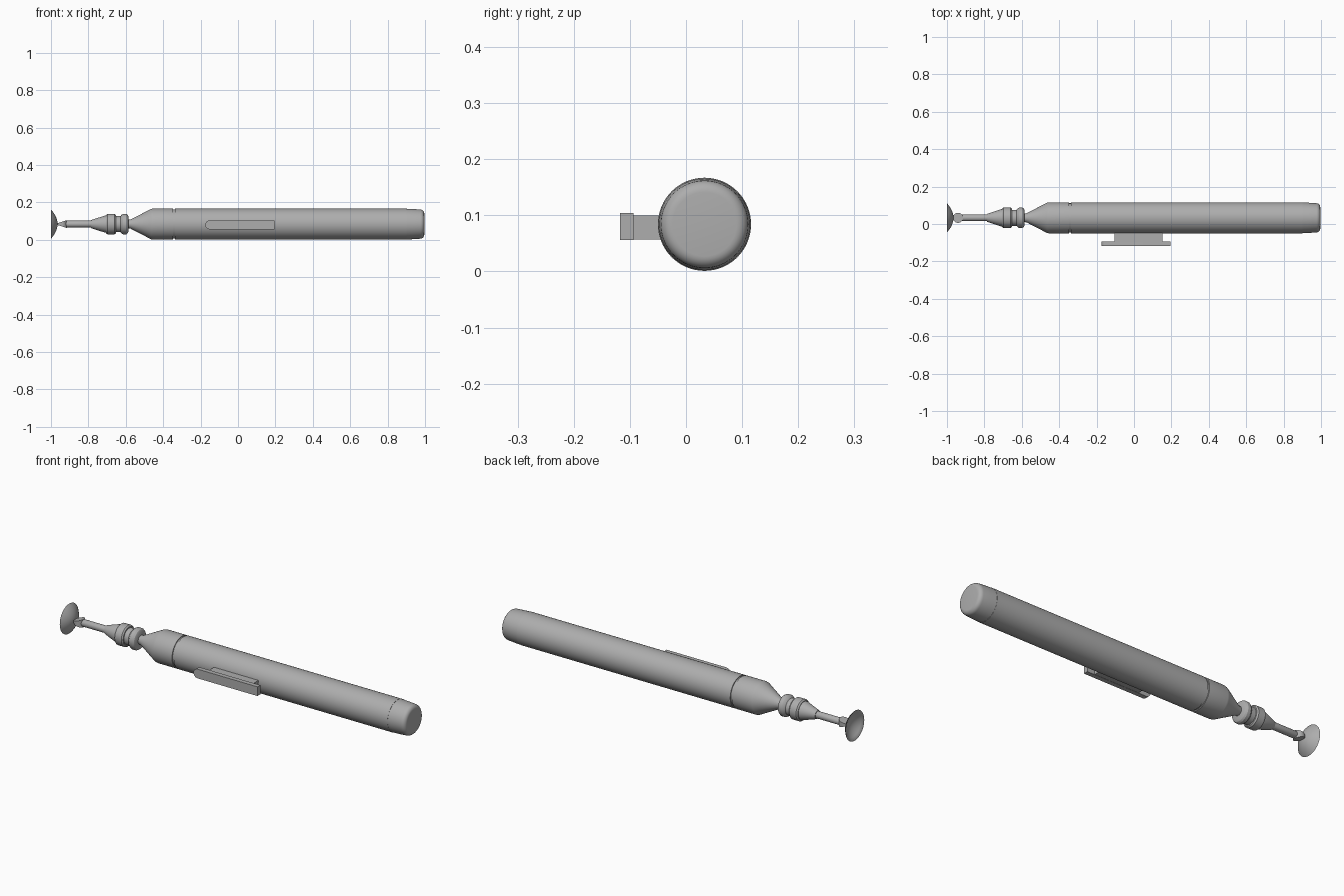
import bpy, bmesh, math
from mathutils import Matrix

if "Cube" in bpy.data.objects:
    bpy.data.objects.remove(bpy.data.objects["Cube"])

AXIS_Y, AXIS_Z = 0.033, 0.084
grey = bpy.data.materials.new("mid_grey")
grey.diffuse_color = (0.42, 0.42, 0.42, 1)
grey.use_nodes = True
grey.node_tree.nodes["Principled BSDF"].inputs["Base Color"].default_value = grey.diffuse_color


def finish(bm, name, angle=30):
    bmesh.ops.recalc_face_normals(bm, faces=bm.faces)
    mesh = bpy.data.meshes.new(name)
    bm.to_mesh(mesh)
    bm.free()
    mesh.materials.append(grey)
    obj = bpy.data.objects.new(name, mesh)
    bpy.context.collection.objects.link(obj)
    bpy.context.view_layer.objects.active = obj
    obj.select_set(True)
    bpy.ops.object.shade_smooth_by_angle(angle=math.radians(angle))
    obj.select_set(False)
    return obj


def lathe(name, profile, closed=False, sides=64):
    """Spin (x, radius) points about the long axis of the pen."""
    bm = bmesh.new()
    verts = [bm.verts.new((x, AXIS_Y, AXIS_Z + r)) for x, r in profile]
    edges = [bm.edges.new(p) for p in zip(verts, verts[1:])]
    if closed:
        edges.append(bm.edges.new((verts[-1], verts[0])))
    bmesh.ops.spin(bm, geom=verts + edges, cent=(0, AXIS_Y, AXIS_Z),
                   axis=(1, 0, 0), angle=math.tau, steps=sides)
    bmesh.ops.remove_doubles(bm, verts=bm.verts, dist=1e-5)
    return finish(bm, name)


def slab(name, outline, y0, y1, bevel=0.0):
    """Extrude an (x, z) outline from y0 to y1."""
    bm = bmesh.new()
    face = bm.faces.new([bm.verts.new((x, y0, z)) for x, z in outline])
    out = bmesh.ops.extrude_face_region(bm, geom=[face])
    moved = [v for v in out["geom"] if isinstance(v, bmesh.types.BMVert)]
    bmesh.ops.translate(bm, verts=moved, vec=(0, y1 - y0, 0))
    if bevel:
        bmesh.ops.bevel(bm, geom=bm.edges[:], offset=bevel, segments=2, affect='EDGES')
    return finish(bm, name)


# Front cone with the thin neck
lathe("nose_cone", [(-0.60, 0), (-0.60, 0.022), (-0.575, 0.024), (-0.465, 0.081),
                    (-0.455, 0.083), (-0.347, 0.083), (-0.347, 0.077), (-0.347, 0)])
# Recessed ring between nose and barrel
lathe("seam_ring", [(-0.35, 0), (-0.35, 0.078), (-0.33, 0.078), (-0.33, 0)])
# Main barrel
lathe("barrel", [(-0.337, 0), (-0.337, 0.083), (0.90, 0.083), (0.90, 0)])
# End cap with slight taper and rounded rim
rim = [(0.975 + 0.021 * math.sin(a), 0.057 + 0.021 * math.cos(a))
       for a in [math.radians(15 * i) for i in range(7)]]
lathe("end_cap", [(0.89, 0), (0.89, 0.0825), (0.93, 0.081)] + rim + [(0.996, 0)])

# Collar with two rounded rings
lathe("collar", [(-0.705, 0), (-0.705, 0.049), (-0.698, 0.055), (-0.66, 0.055),
                 (-0.653, 0.049), (-0.653, 0.043), (-0.628, 0.043), (-0.622, 0.050),
                 (-0.614, 0.055), (-0.598, 0.055), (-0.59, 0.050), (-0.585, 0.040),
                 (-0.585, 0)])
# Tapered holder and thin rod
lathe("rod_holder", [(-0.785, 0), (-0.785, 0.021), (-0.775, 0.025), (-0.71, 0.046),
                     (-0.70, 0.046), (-0.70, 0)], sides=48)
lathe("rod", [(-0.925, 0), (-0.925, 0.014), (-0.915, 0.018), (-0.78, 0.018), (-0.78, 0)],
      sides=32)

# Swivel knuckle: round from above, wedge from the side
bm = bmesh.new()
bmesh.ops.create_cone(bm, cap_ends=True, segments=32, radius1=0.027, radius2=0.027, depth=0.04,
                      matrix=Matrix.Translation((-0.941, AXIS_Y, AXIS_Z)))
for v in bm.verts:
    t = (v.co.x + 0.968) / 0.054
    v.co.z = AXIS_Z + (v.co.z - AXIS_Z) * (0.2 + 0.85 * t)
finish(bm, "knuckle")

# Thin suction cup, open toward the tip
arc = [(-0.965 - 0.035 * (i / 10) ** 2, 0.078 * i / 10) for i in range(11)]
inner = [(x - 0.004, r * 0.985) for x, r in arc[:-1]]
lathe("suction_cup", arc + inner[::-1])

# Side button: stem and sliding plate with one rounded end
slab("button_stem", [(-0.105, 0.057), (0.152, 0.057), (0.152, 0.100), (-0.105, 0.100)],
     -0.097, -0.03)
mid, half = 0.080, 0.024
end = [(-0.151 - half * math.sin(a), mid + half * math.cos(a))
       for a in [math.pi * i / 12 for i in range(13)]]
slab("button_plate", end + [(0.195, mid - half), (0.195, mid + half)], -0.118, -0.094)
